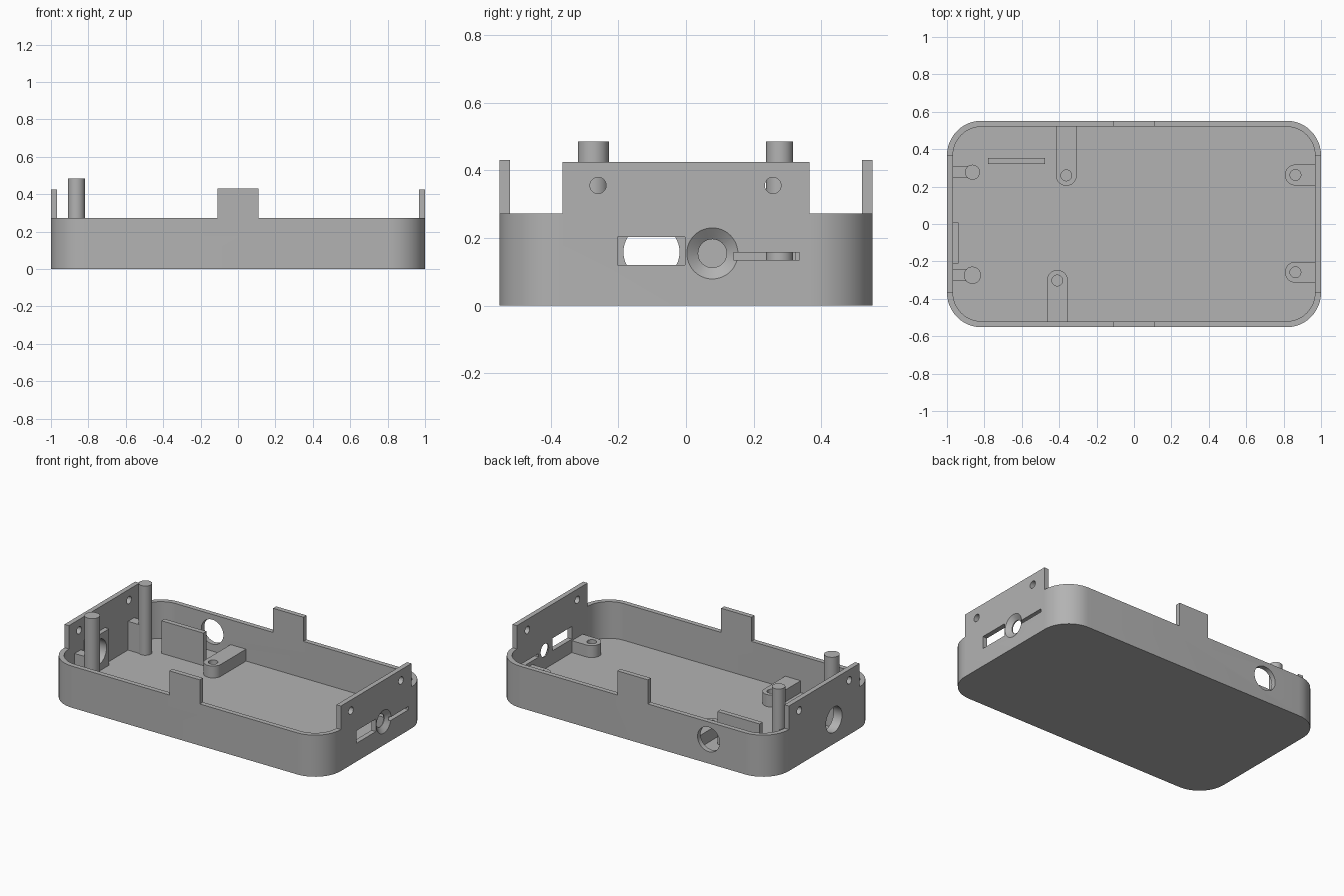
import bpy, bmesh, math
from mathutils import Matrix, Vector

cube = bpy.data.objects.get("Cube")
if cube:
    bpy.data.objects.remove(cube, do_unlink=True)

# One grey plastic
grey = bpy.data.materials.new("grey plastic")
grey.use_nodes = True
colour = (0.45, 0.45, 0.45, 1)
grey.diffuse_color = colour
grey.node_tree.nodes["Principled BSDF"].inputs["Base Color"].default_value = colour

HX, HY, RADIUS, WALL, FLOOR, RIM = 1.0, 0.552, 0.185, 0.032, 0.032, 0.272
IX, IY = HX - WALL, HY - WALL


def finish(name, bm):
    bmesh.ops.recalc_face_normals(bm, faces=bm.faces)
    mesh = bpy.data.meshes.new(name)
    bm.to_mesh(mesh)
    bm.free()
    mesh.materials.append(grey)
    obj = bpy.data.objects.new(name, mesh)
    bpy.context.collection.objects.link(obj)
    return obj


def prism(name, points, z0, z1):
    bm = bmesh.new()
    face = bm.faces.new([bm.verts.new((x, y, z0)) for x, y in points])
    new = bmesh.ops.extrude_face_region(bm, geom=[face])["geom"]
    verts = [g for g in new if isinstance(g, bmesh.types.BMVert)]
    bmesh.ops.translate(bm, verts=verts, vec=(0, 0, z1 - z0))
    return finish(name, bm)


def box(name, x0, x1, y0, y1, z0, z1):
    return prism(name, [(x0, y0), (x1, y0), (x1, y1), (x0, y1)], z0, z1)


def rod(name, centre, axis, r1, r2, length):
    """Cylinder or cone along an axis, r2 at the positive end."""
    bm = bmesh.new()
    turn = Vector((0, 0, 1)).rotation_difference(Vector(axis)).to_matrix().to_4x4()
    bmesh.ops.create_cone(bm, cap_ends=True, segments=48, radius1=r1, radius2=r2,
                          depth=length, matrix=Matrix.Translation(centre) @ turn)
    return finish(name, bm)


def arc(cx, cy, r, start, sweep, steps):
    return [(cx + r * math.cos(math.radians(start + sweep * i / steps)),
             cy + r * math.sin(math.radians(start + sweep * i / steps)))
            for i in range(steps + 1)]


def rounded(hx, hy, r):
    pts = []
    for i, (sx, sy) in enumerate([(1, 1), (-1, 1), (-1, -1), (1, -1)]):
        pts += arc(sx * (hx - r), sy * (hy - r), r, 90 * i, 90, 12)
    return pts


def combine(obj, operation, *others):
    for other in others:
        mod = obj.modifiers.new("combine", "BOOLEAN")
        mod.operation, mod.solver, mod.object = operation, "EXACT", other
        bpy.context.view_layer.objects.active = obj
        bpy.ops.object.modifier_apply(modifier=mod.name)
        bpy.data.objects.remove(other, do_unlink=True)
    return obj


def boss(name, x, y, angle, reach):
    """Screw boss with a round end, running to a wall in the given direction."""
    r = 0.056
    a = math.radians(angle)
    dx, dy = math.cos(a) * reach, math.sin(a) * reach
    pts = arc(x, y, r, angle + 90, 180, 20)
    pts += [(pts[-1][0] + dx, pts[-1][1] + dy), (pts[0][0] + dx, pts[0][1] + dy)]
    body = prism(name, pts, FLOOR - 0.01, 0.11)
    return combine(body, "DIFFERENCE",
                   rod("screw_hole", (x, y, 0.132), (0, 0, 1), 0.029, 0.029, 0.2))


# Tray shell with its raised tabs
shell = prism("tray_shell", rounded(HX, HY, RADIUS), 0, RIM)
combine(shell, "DIFFERENCE",
        prism("cavity", rounded(IX, IY, RADIUS - WALL), FLOOR, 1))
for s in (-1, 1):
    xs, ys = sorted((s * IX, s * HX)), sorted((s * IY, s * HY))
    combine(shell, "UNION",
            box("end_tab", *xs, -0.365, 0.365, 0.2, 0.425),
            box("side_tab", -0.11, 0.11, *ys, 0.2, 0.43))

# Raised pad behind the round port in the left-hand end
combine(shell, "UNION", box("port_pad", -HX + 0.01, -0.938, -0.212, 0.008, 0.02, 0.27))

# Openings in the walls
for s in (-1, 1):
    for y in (-0.26, 0.257):
        combine(shell, "DIFFERENCE",
                rod("tab_hole", (s * HX, y, 0.355), (1, 0, 0), 0.024, 0.024, 0.2))
combine(shell, "DIFFERENCE",
        rod("end_port", (-HX, -0.102, 0.158), (1, 0, 0), 0.083, 0.083, 0.3),
        rod("back_port", (-0.55, HY, 0.158), (0, 1, 0), 0.08, 0.08, 0.2),
        box("connector_slot", 0.9, 1.1, -0.203, -0.003, 0.12, 0.202),
        box("card_slot", 0.9, 1.1, 0.14, 0.335, 0.134, 0.156),
        rod("jack_hole", (HX, 0.078, 0.154), (1, 0, 0), 0.042, 0.042, 0.2),
        rod("jack_countersink", (HX - WALL / 2 + 0.004, 0.078, 0.154), (1, 0, 0),
            0.042, 0.077, WALL - 0.006 + 0.0002))

# Tall posts, each tied to the end wall by a rib
for label, y, r in (("front", -0.274, 0.046), ("back", 0.277, 0.04)):
    post = rod(label + "_post", (-0.864, y, 0.254), (0, 0, 1), r, r, 0.462)
    combine(post, "UNION", box("rib", -0.985, -0.864, y - 0.032, y + 0.032, 0.023, 0.22))

# Screw bosses
boss("front_end_boss", 0.863, -0.258, 0, 0.12)
boss("back_end_boss", 0.863, 0.262, 0, 0.12)
boss("back_side_boss", -0.362, 0.26, 90, 0.275)
boss("front_side_boss", -0.41, -0.302, -90, 0.235)

# Upright plate near the back wall
box("upright_plate", -0.78, -0.475, 0.322, 0.354, 0.02, 0.245)

# Smooth round surfaces, crisp edges
for obj in bpy.context.collection.objects:
    if obj.type == "MESH" and obj.data.materials and obj.data.materials[0] == grey:
        bpy.ops.object.select_all(action="DESELECT")
        obj.select_set(True)
        bpy.context.view_layer.objects.active = obj
        bpy.ops.object.shade_smooth_by_angle(angle=math.radians(30))
